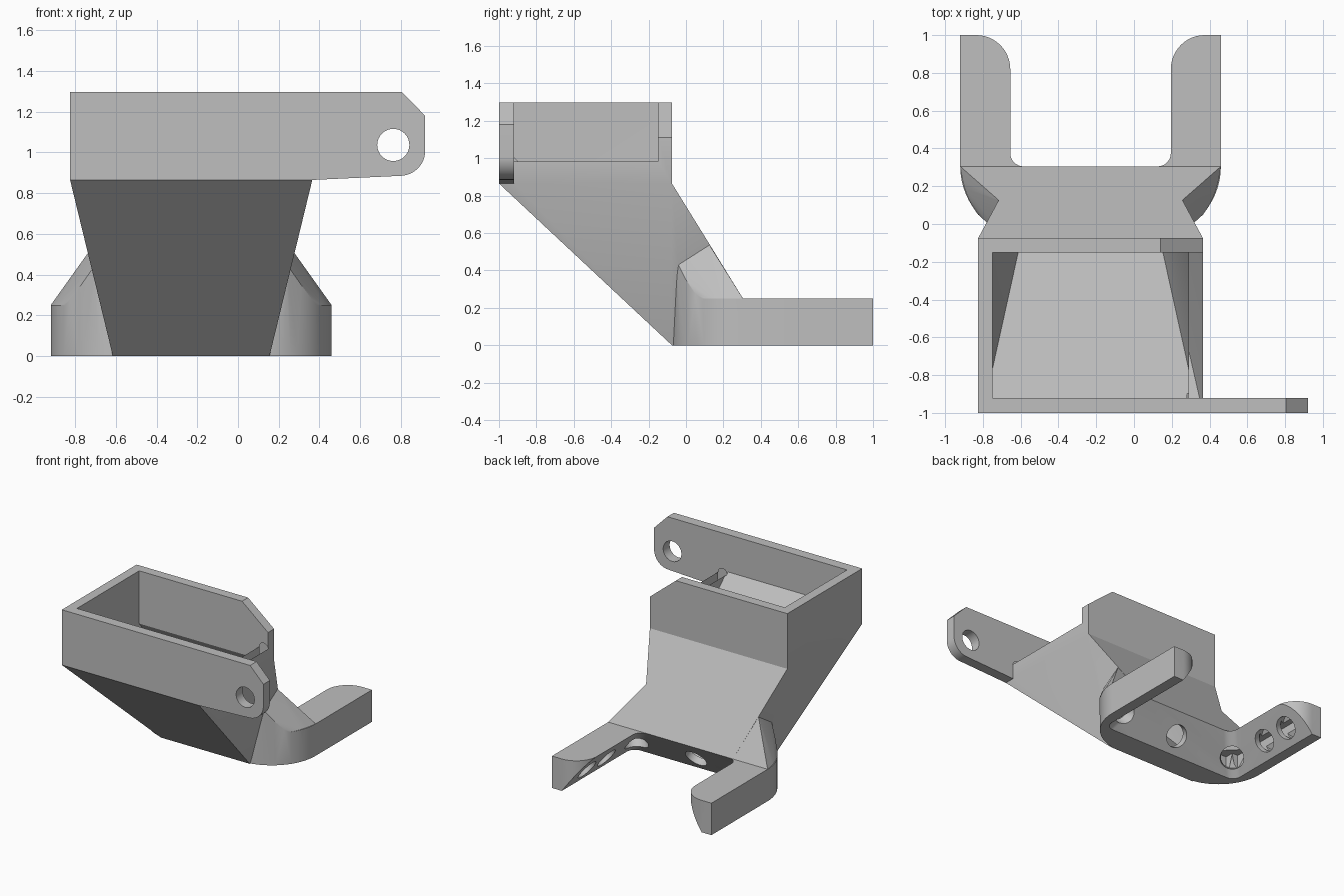
import bpy, bmesh, math
from mathutils import Matrix, Vector

CX = -0.23    # symmetry line of the duct
LEAN = 0.72   # how far the fork's inner faces lean out per unit of height

cube = bpy.data.objects.get("Cube")
if cube:
    bpy.data.objects.remove(cube, do_unlink=True)

grey = bpy.data.materials.new("plain grey")
grey.use_nodes = True
grey.diffuse_color = (0.52, 0.52, 0.52, 1)
grey.node_tree.nodes["Principled BSDF"].inputs["Base Color"].default_value = (0.52, 0.52, 0.52, 1)


def finish(name, bm):
    bmesh.ops.recalc_face_normals(bm, faces=bm.faces[:])
    mesh = bpy.data.meshes.new(name)
    bm.to_mesh(mesh)
    bm.free()
    mesh.materials.append(grey)
    ob = bpy.data.objects.new(name, mesh)
    bpy.context.collection.objects.link(ob)
    return ob


def hull(name, points):
    """Symmetric convex solid from (half width, y, z) points."""
    bm = bmesh.new()
    for w, y, z in points:
        bm.verts.new((CX + w, y, z))
        bm.verts.new((CX - w, y, z))
    res = bmesh.ops.convex_hull(bm, input=bm.verts[:])
    junk = {v for v in res["geom_interior"] + res["geom_unused"]
            if isinstance(v, bmesh.types.BMVert) and v.is_valid}
    bmesh.ops.delete(bm, geom=list(junk), context='VERTS')
    bmesh.ops.dissolve_limit(bm, angle_limit=0.01, verts=bm.verts[:], edges=bm.edges[:])
    return finish(name, bm)


def prism(name, outline, direction):
    """Extrude a closed 3D outline."""
    bm = bmesh.new()
    face = bm.faces.new([bm.verts.new(p) for p in outline])
    ext = bmesh.ops.extrude_face_region(bm, geom=[face])
    verts = [v for v in ext["geom"] if isinstance(v, bmesh.types.BMVert)]
    bmesh.ops.translate(bm, verts=verts, vec=direction)
    return finish(name, bm)


def rod(name, start, end, radius):
    a, b = Vector(start), Vector(end)
    turn = (b - a).to_track_quat('Z', 'Y').to_matrix().to_4x4()
    bm = bmesh.new()
    bmesh.ops.create_cone(bm, cap_ends=True, segments=32, radius1=radius, radius2=radius,
                          depth=(b - a).length,
                          matrix=Matrix.Translation((a + b) / 2) @ turn)
    return finish(name, bm)


def arc(cx, cy, r, a0, a1, n):
    angles = [math.radians(a0 + (a1 - a0) * i / n) for i in range(n + 1)]
    return [(cx + r * math.cos(a), cy + r * math.sin(a)) for a in angles]


def combine(target, tool, operation):
    mod = target.modifiers.new("combine", 'BOOLEAN')
    mod.operation = operation
    mod.solver = 'EXACT'
    mod.object = tool
    bpy.context.view_layer.objects.active = target
    bpy.ops.object.modifier_apply(modifier=mod.name)
    bpy.data.objects.remove(tool, do_unlink=True)


# Lower duct, narrowing down and back, with the square box on top
duct = hull("fan_duct", [
    (0.595, -1, 0.865), (0.595, -0.075, 0.865), (0.385, -0.075, 0),
    (0.485, 0.125, 0.537), (0.39, 0.305, 0.25), (0.3, 0.305, 0)])
combine(duct, hull("box", [(0.595, y, z) for y in (-1, -0.075) for z in (0.865, 1.297)]), 'UNION')

# Shoulders blending the duct into the fork
outer_arc = arc(0.31, 0.305, 0.38, 0, -90, 16)
shoulder = hull("shoulders",
                [(x, y, 0) for x, y in outer_arc] + [(x, y, 0.24) for x, y in outer_arc] +
                [(0.69, 0.305, 0.25), (0.485, 0.125, 0.537), (0.47, -0.05, 0.45),
                 (0.54, 0, 0.35), (0.596, 0.05, 0.275)])
combine(duct, shoulder, 'UNION')

# Fork with two rounded arms
half = ([(0.4, 0.45), (0.4, 0.82)] + arc(0.605, 0.82, 0.18, 180, 90, 12) +
        [(0.69, 1)] + outer_arc)
outline = [(CX + x, y, 0) for x, y in half] + [(CX - x, y, 0) for x, y in reversed(half)]
combine(duct, prism("fork", outline, (0, 0, 0.25)), 'UNION')

# Leaning inner faces of the fork
slot = []
for z in (-0.025, 0.255):
    d = LEAN * (0.25 - z)
    slot += [(x, y, z) for x, y in arc(0.355 + d, 0.375 - d, 0.07, 270, 360, 8)]
    slot.append((0.425 + d, 1.1, z))
combine(duct, hull("slot", slot), 'DIFFERENCE')

# Mounting tab along the front wall
tab = [(0, 0.865), (0.365, 0.865)] + arc(0.795, 1.01, 0.125, -90, 0, 12)
tab += [(0.92, 1.18), (0.805, 1.297), (0, 1.297)]
combine(duct, prism("tab", [(x, -1, z) for x, z in tab], (0, 0.08, 0)), 'UNION')
combine(duct, rod("tab_hole", (0.763, -1.1, 1.037), (0.763, -0.8, 1.037), 0.079), 'DIFFERENCE')

# Hollow inside
combine(duct, hull("upper_cavity", [
    (0.52, -0.92, 1.4), (0.52, -0.15, 1.4), (0.52, -0.92, 1.005), (0.52, -0.77, 0.865),
    (0.52, -0.15, 0.865)]), 'DIFFERENCE')
combine(duct, hull("lower_cavity", [
    (0.52, -0.79, 0.884), (0.52, -0.15, 0.884), (0.52, -0.77, 0.865), (0.52, -0.15, 0.865),
    (0.37, -0.15, 0.285), (0.33, 0.09, 0.06), (0.31, 0.2, 0.2), (0.315, 0.22, 0.258)]),
    'DIFFERENCE')
cross = [(0.09, 0.06), (0.1, 0.06), (0.2, 0.195), (0.09, 0.195)]
combine(duct, prism("cross_channel", [(CX - 0.56, y, z) for y, z in cross], (1.12, 0, 0)),
        'DIFFERENCE')


def nozzle(x, y, dx, dy):
    """Blind hole square to the leaning face, driven along (dx, dy) and up."""
    p = Vector((CX + x, y, 0.11))
    inward = Vector((dx, dy, LEAN)).normalized()
    combine(duct, rod("nozzle", p - inward * 0.1, p + inward * 0.08, 0.085), 'DIFFERENCE')


# Air channels and nozzles in the fork
for s in (-1, 1):
    section = [(0.61, 0.06), (0.61, 0.195), (0.525, 0.195)]
    combine(duct, prism("arm_channel", [(CX + s * x, 0.16, z) for x, z in section],
                        (0, 0.76, 0)), 'DIFFERENCE')
    for y in (0.56, 0.8):
        nozzle(s * 0.526, y, s, 0)
    nozzle(s * 0.505, 0.225, s * math.sqrt(0.5), -math.sqrt(0.5))
nozzle(0, 0.204, 0, -1)

# Lowered side wall with a rounded rim, and the sloped end of the back wall
notch = [(0.28, 0.983), (0.5, 0.983), (0.5, 1.5), (0.28, 1.5)]
combine(duct, prism("side_notch", [(x, -0.92, z) for x, z in notch], (0, 0.77, 0)), 'DIFFERENCE')
slope = [(0.09, 1.338), (0.465, 1.03), (0.465, 1.4), (0.09, 1.4)]
combine(duct, prism("slope_cut", [(x, -0.16, z) for x, z in slope], (0, 0.2, 0)), 'DIFFERENCE')
combine(duct, rod("rounded_rim", (0.3275, -0.95, 0.983), (0.3275, -0.12, 0.983), 0.037), 'UNION')

bpy.ops.object.select_all(action='DESELECT')
duct.select_set(True)
bpy.context.view_layer.objects.active = duct
bpy.ops.object.shade_smooth_by_angle()
